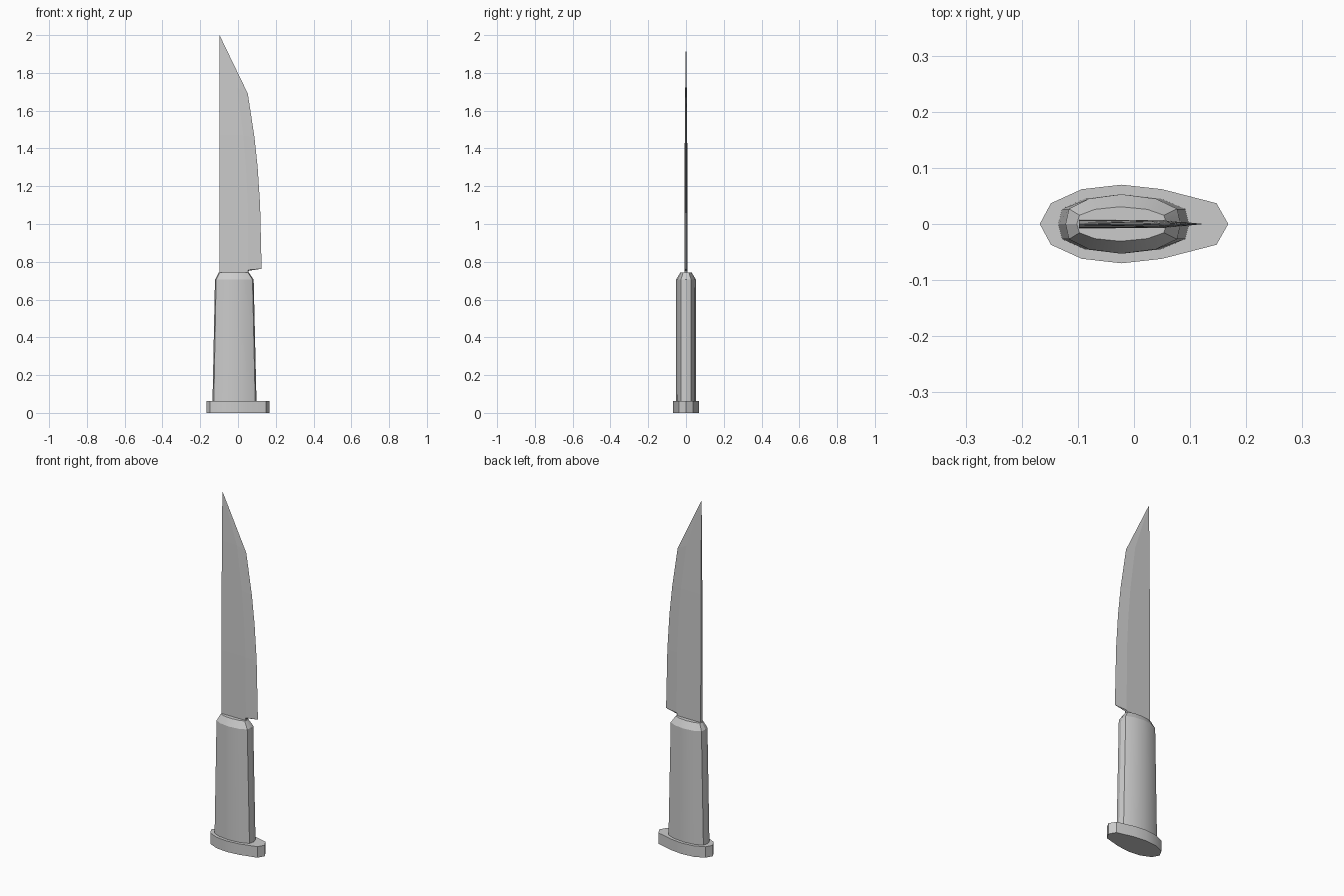
import bpy, bmesh, math

if "Cube" in bpy.data.objects:
    bpy.data.objects.remove(bpy.data.objects["Cube"])


def loft(name, rings, smooth=None):
    """Skin a list of equal-length closed rings and cap both ends."""
    bm = bmesh.new()
    rows = [[bm.verts.new(p) for p in ring] for ring in rings]
    n = len(rows[0])
    for a, b in zip(rows, rows[1:]):
        for i in range(n):
            j = (i + 1) % n
            bm.faces.new((a[i], a[j], b[j], b[i]))
    bm.faces.new(rows[0][::-1])
    bm.faces.new(rows[-1])
    bmesh.ops.remove_doubles(bm, verts=bm.verts, dist=1e-5)
    bmesh.ops.recalc_face_normals(bm, faces=bm.faces)
    mesh = bpy.data.meshes.new(name)
    bm.to_mesh(mesh)
    bm.free()
    ob = bpy.data.objects.new(name, mesh)
    bpy.context.collection.objects.link(ob)
    if smooth:
        bpy.ops.object.select_all(action='DESELECT')
        ob.select_set(True)
        bpy.context.view_layer.objects.active = ob
        bpy.ops.object.shade_smooth_by_angle(angle=math.radians(smooth))
    return ob


def oval(half, z, x0=None, x1=None, sy=1.0):
    """Mirror a half outline in y, optionally refitted to x0..x1."""
    a, b = half[0][0], half[-1][0]
    x0, x1 = (a, b) if x0 is None else (x0, x1)
    pts = half + [(x, -y) for x, y in half[-2:0:-1]]
    return [(x0 + (x - a) / (b - a) * (x1 - x0), y * sy, z) for x, y in pts]


# Pommel plate
plate = [(-.168, 0), (-.148, .037), (-.093, .062), (-.022, .07),
         (.05, .062), (.147, .037), (.168, 0)]
loft("pommel", [oval(plate, 0), oval(plate, .062)], 25)

# Tapered grip with chamfered top
grip = [(-.135, 0), (-.128, .027), (-.088, .045), (-.022, .053),
        (.048, .045), (.091, .027), (.098, 0)]
loft("grip", [oval(grip, .06), oval(grip, .705, -.122, .083),
              oval(grip, .742, -.102, .058, .58)], 25)

# Blade: spine z, spine half thickness, bevel (x, z, half thickness), edge (x, z)
stations = [
    (.70, .008, .052, .70, .007, .055, .70),
    (.752, .008, .052, .752, .007, .055, .752),
    (.757, .008, .054, .757, .007, .125, .763),
    (1.10, .0075, .052, 1.10, .0065, .117, 1.10),
    (1.30, .007, .042, 1.30, .006, .104, 1.30),
    (1.47, .0065, .028, 1.47, .0055, .087, 1.46),
    (1.72, .004, -.005, 1.72, .0035, .052, 1.69),
    (2.0, 0, -.098, 2.0, 0, -.098, 2.0),
]
rings = []
for zs, ts, xb, zb, tb, xe, ze in stations:
    xs = -.098
    rings.append([(xs, ts, zs), (xb, tb, zb), (xe, 0, ze),
                  (xb, -tb, zb), (xs, -ts, zs)])
# The last ring collapses to the point of the blade
tip = rings.pop()[0]
blade_rings = rings + [[(tip[0] + dx * 1e-4, dy * 1e-4, tip[2]) for dx, dy in
                        ((0, 1), (1, 1), (2, 0), (1, -1), (0, -1))]]
loft("blade", blade_rings)
